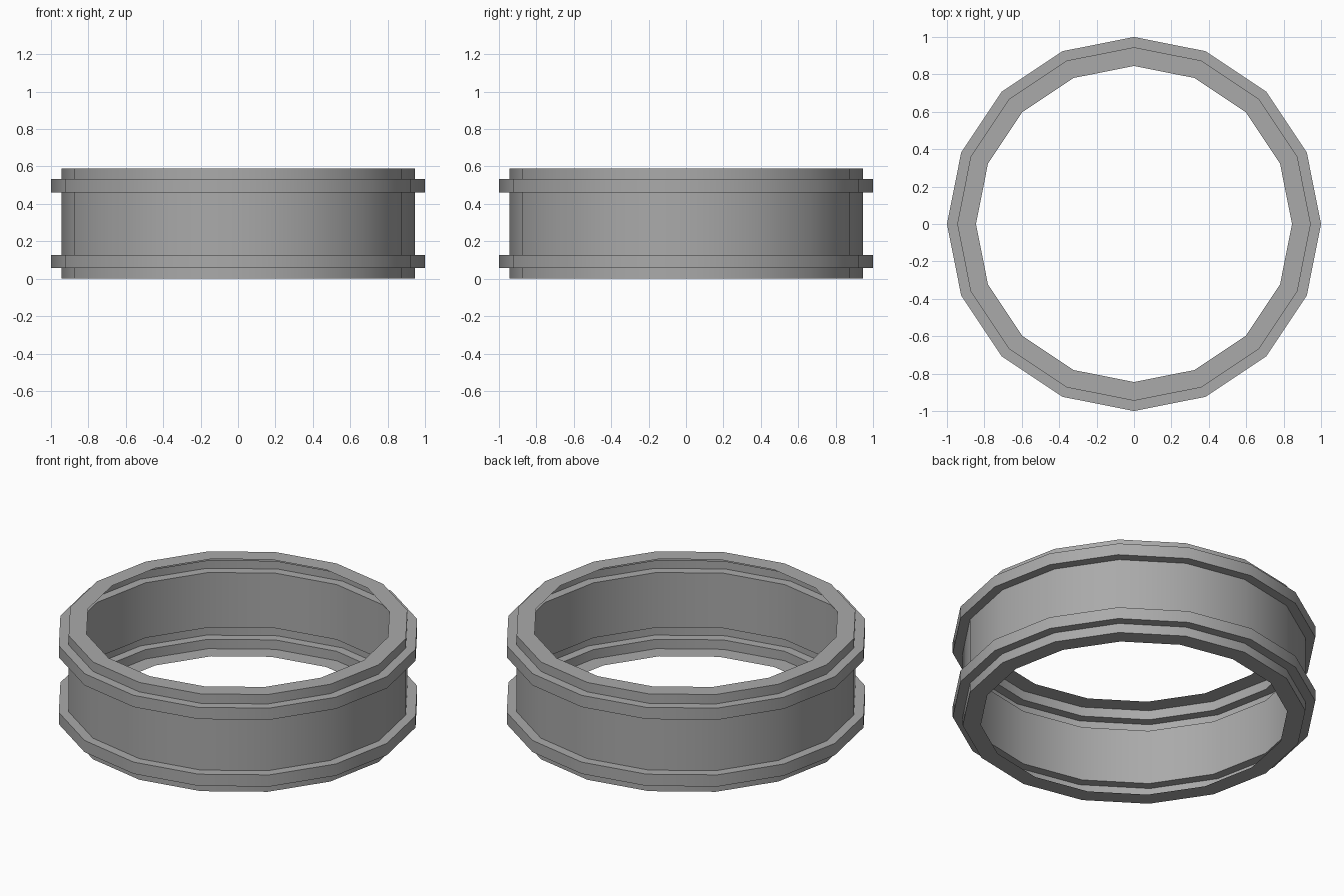
import bpy
import bmesh
from math import cos, sin, pi, radians

cube = bpy.data.objects.get("Cube")
if cube:
    bpy.data.objects.remove(cube, do_unlink=True)

SIDES = 16
HEIGHT = 0.59
LIP, WALL, FLANGE = 0.845, 0.945, 1.0

# Plain grey metal
grey = bpy.data.materials.new("grey_metal")
grey.use_nodes = True
colour = (0.4, 0.4, 0.4, 1)
grey.diffuse_color = colour
grey.node_tree.nodes["Principled BSDF"].inputs["Base Color"].default_value = colour

# Sheet profile (radius, height): lower half, mirrored for the upper half
lower = [(LIP, 0), (WALL, 0), (WALL, 0.057), (FLANGE, 0.057),
         (FLANGE, 0.128), (WALL, 0.128)]
profile = lower + [(r, HEIGHT - z) for r, z in reversed(lower)]

# Sweep the open profile around the axis, with faces pointing outward
bm = bmesh.new()
columns = []
for s in range(SIDES):
    a = 2 * pi * s / SIDES
    columns.append([bm.verts.new((r * cos(a), r * sin(a), z)) for r, z in profile])
for s in range(SIDES):
    here, after = columns[s], columns[(s + 1) % SIDES]
    for i in range(len(profile) - 1):
        bm.faces.new((here[i], after[i], after[i + 1], here[i + 1]))

mesh = bpy.data.meshes.new("flanged_ring")
bm.to_mesh(mesh)
bm.free()
mesh.materials.append(grey)
ring = bpy.data.objects.new("flanged_ring", mesh)
bpy.context.collection.objects.link(ring)

# Smooth around the ring, crisp at the flange corners
bpy.ops.object.select_all(action="DESELECT")
ring.select_set(True)
bpy.context.view_layer.objects.active = ring
bpy.ops.object.shade_smooth_by_angle(angle=radians(30))
